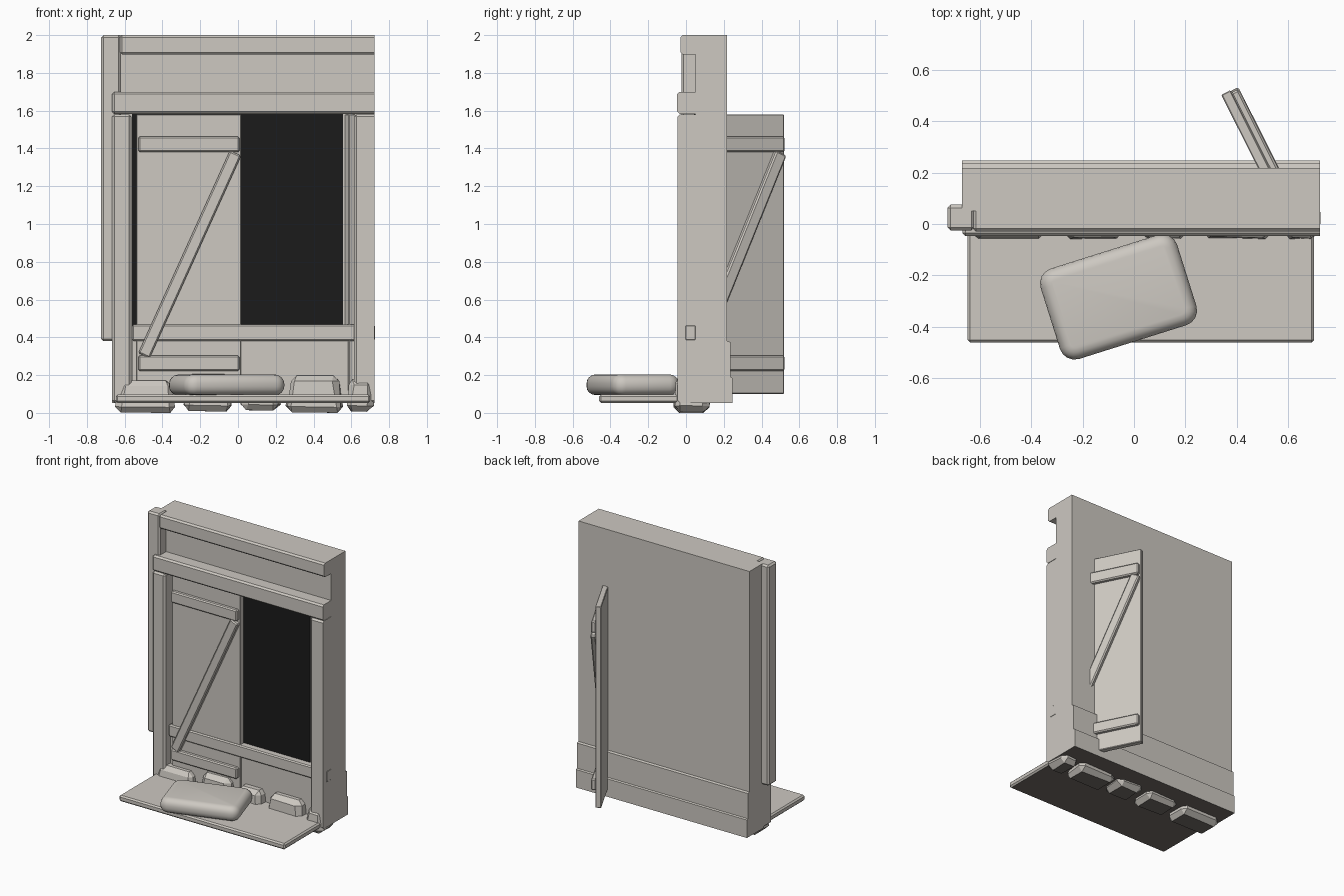
import bpy, bmesh, math, random
from mathutils import Matrix, Vector

if "Cube" in bpy.data.objects:
    bpy.data.objects.remove(bpy.data.objects["Cube"])

random.seed(4)


def material(name, rgb):
    m = bpy.data.materials.new(name)
    m.diffuse_color = (*rgb, 1)
    m.use_nodes = True
    m.node_tree.nodes["Principled BSDF"].inputs["Base Color"].default_value = m.diffuse_color
    return m


STONE = material("warm grey", (0.61, 0.58, 0.535))
DARK = material("dark opening", (0.011, 0.011, 0.011))
UNDER = material("dark underside", (0.17, 0.15, 0.135))


def finish(name, bm, mat=STONE, matrix=None, underside=False):
    if matrix is not None:
        bm.transform(matrix)
    bmesh.ops.recalc_face_normals(bm, faces=bm.faces[:])
    bm.normal_update()
    if underside:
        for f in bm.faces:
            f.material_index = int(f.normal.z < -0.9)
    me = bpy.data.meshes.new(name)
    bm.to_mesh(me)
    bm.free()
    me.materials.append(mat)
    if underside:
        me.materials.append(UNDER)
    ob = bpy.data.objects.new(name, me)
    bpy.context.collection.objects.link(ob)
    return ob


def box_mesh(x, y, z, bevel=0.012):
    """Box between (min, max) pairs with chamfered edges."""
    bm = bmesh.new()
    bmesh.ops.create_cube(bm, size=1)
    for v in bm.verts:
        v.co = Vector([(a + b) / 2 + c * (b - a) for (a, b), c in zip((x, y, z), v.co)])
    if bevel:
        bmesh.ops.bevel(bm, geom=bm.edges[:], offset=bevel, segments=1,
                        profile=0.5, affect='EDGES', clamp_overlap=True)
    return bm


def box(name, x, y, z, bevel=0.012, mat=STONE, matrix=None, underside=False, cut_x=None):
    bm = box_mesh(x, y, z, bevel)
    if cut_x:  # saw the right end off flush
        cut = bmesh.ops.bisect_plane(bm, geom=bm.verts[:] + bm.edges[:] + bm.faces[:],
                                     plane_co=(cut_x, 0, 0), plane_no=(1, 0, 0), clear_outer=True)
        bmesh.ops.contextual_create(
            bm, geom=[e for e in cut["geom_cut"] if isinstance(e, bmesh.types.BMEdge)])
    return finish(name, bm, mat, matrix, underside)


# Wall slab: side profile with a stepped plinth on the back, extruded along x
profile = [(0.05, 0.053), (0.247, 0.053), (0.247, 0.185), (0.235, 0.19),
           (0.235, 0.375), (0.217, 0.38), (0.217, 2.0), (0.05, 2.0)]
bm = bmesh.new()
face = bm.faces.new([bm.verts.new((-0.668, y, z)) for y, z in profile])
ext = bmesh.ops.extrude_face_region(bm, geom=[face])
bmesh.ops.translate(bm, vec=(1.39, 0, 0),
                    verts=[g for g in ext["geom"] if isinstance(g, bmesh.types.BMVert)])
finish("wall", bm, underside=True)

# Low wall panel beneath the rail
box("low_wall", (-0.56, 0.63), (0.015, 0.06), (0.06, 0.42), 0)

# Timber frame
box("corner_post", (-0.724, -0.62), (-0.025, 0.075), (0.38, 2.0))
box("top_beam", (-0.625, 0.75), (-0.03, 0.1), (1.897, 2.0), cut_x=0.722)
box("lintel", (-0.667, 0.75), (-0.047, 0.1), (1.583, 1.7), cut_x=0.722)
box("door_post_left", (-0.667, -0.565), (-0.044, 0.06), (0.053, 1.58))
box("door_post_right", (0.615, 0.75), (-0.044, 0.1), (0.053, 1.58), cut_x=0.722)
box("cross_rail", (-0.56, 0.724), (-0.008, 0.055), (0.38, 0.468), 0.008)

# Dark doorway plate
box("doorway_plate", (-0.56, 0.555), (0.043, 0.051), (0.43, 1.585), 0, DARK)


# Door leaf, built with its hinge at the origin and battens facing -y
def door_leaf(prefix, matrix):
    box(prefix + "_panel", (0, 0.555), (-0.04, 0), (0.1, 1.58), 0.004, matrix=matrix)
    for part, z in (("lower", (0.222, 0.303)), ("upper", (1.38, 1.463))):
        box(f"{prefix}_{part}_batten", (0.01, 0.545), (-0.07, -0.035), z, 0.008, matrix=matrix)
    a, b = Vector((0.04, 0, 0.303)), Vector((0.525, 0, 1.375))
    d = b - a
    tilt = Matrix.Translation((a + b) / 2) @ Matrix.Rotation(-math.atan2(d.z, d.x), 4, 'Y')
    h = d.length / 2
    box(prefix + "_brace", (-h, h), (-0.073, -0.035), (-0.033, 0.033), 0.008,
        matrix=matrix @ tilt)


door_leaf("closed_leaf", Matrix.Translation((-0.538, 0.042, 0)))
door_leaf("open_leaf", Matrix.Translation((0.588, 0.006, 0))
          @ Matrix.Rotation(math.radians(116.7), 4, 'Z'))

# Doorstep board
box("doorstep", (-0.647, 0.70), (-0.46, 0.06), (0.053, 0.097), 0.01, underside=True)

# Rough foundation stones: tapered, chamfered, slightly jittered blocks
stones = [(-0.645, -0.335, 0.19), (-0.285, -0.03, 0.22), (0.02, 0.22, 0.19),
          (0.255, 0.55, 0.22), (0.575, 0.715, 0.185)]
for i, (x0, x1, top) in enumerate(stones):
    bm = box_mesh((x0, x1), (-0.064, 0.12), (0.0, top), 0.03)
    cx = (x0 + x1) / 2
    for v in bm.verts:
        t = max(0, v.co.z - 0.06) / 0.14
        v.co.x = cx + (v.co.x - cx) * (1 - 0.15 * t) + random.uniform(-0.008, 0.008)
        v.co.y += random.uniform(-0.004, 0.006) + 0.015 * t * (v.co.y < 0.03)
        if v.co.z < 0.09:  # worn, slanting bottom
            v.co.z += 0.012 + 0.05 * abs(v.co.x - cx - 0.02) * (i % 2 + 1)
    lowest = min(v.co.z for v in bm.verts)
    bmesh.ops.translate(bm, verts=bm.verts[:], vec=(0, 0, 0.006 * (i % 3) - lowest))
    finish(f"foundation_stone_{i + 1}", bm, underside=True)

# Smooth rounded stepping slab lying askew on the doorstep
bm = box_mesh((-0.278, 0.278), (-0.184, 0.184), (-0.058, 0.058), 0)
upright = [e for e in bm.edges if abs(e.verts[0].co.z - e.verts[1].co.z) > 0.05]
bmesh.ops.bevel(bm, geom=upright, offset=0.06, segments=4, profile=0.5, affect='EDGES')
rims = [e for e in bm.edges if e.verts[0].co.z * e.verts[1].co.z > 0]
bmesh.ops.bevel(bm, geom=rims, offset=0.045, segments=4, profile=0.5, affect='EDGES')
for v in bm.verts:
    if v.co.z > 0:
        v.co.z -= 0.012 * (v.co.x / 0.27) ** 2
slab = finish("stepping_slab", bm, matrix=Matrix.Translation((-0.06, -0.283, 0.153))
              @ Matrix.Rotation(math.radians(17.5), 4, 'Z'))
slab.data.polygons.foreach_set("use_smooth", [True] * len(slab.data.polygons))
